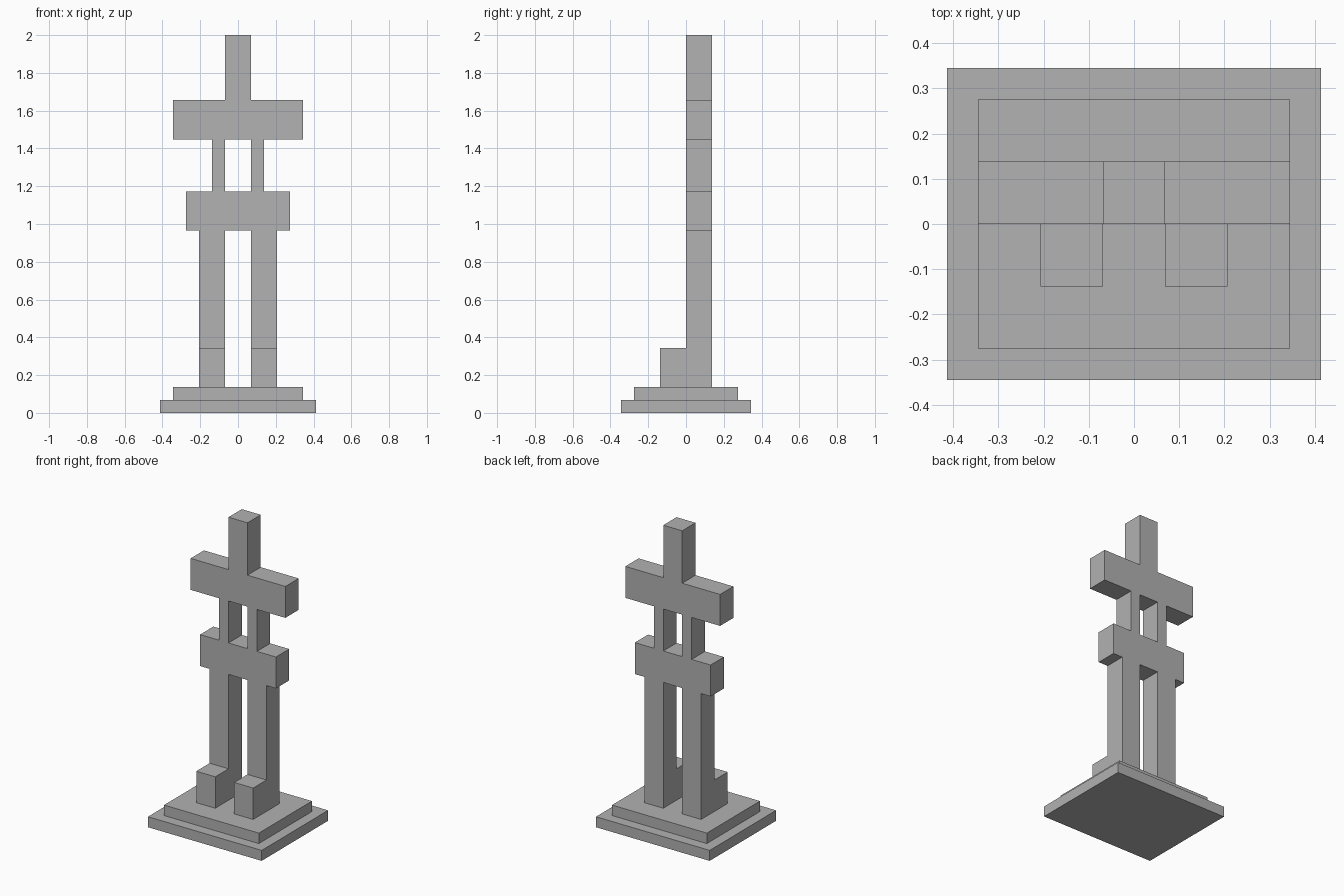
import bpy
import bmesh
from mathutils import Vector

cube = bpy.data.objects.get("Cube")
if cube:
    bpy.data.objects.remove(cube, do_unlink=True)

# The figure is laid out on a block grid, 29 blocks tall
U = 2 / 29

stone = bpy.data.materials.new("grey_stone")
stone.use_nodes = True
GREY = (0.445, 0.445, 0.445, 1)
stone.diffuse_color = GREY
stone.node_tree.nodes["Principled BSDF"].inputs["Base Color"].default_value = GREY


def block(name, x, y, z):
    """Box spanning the given (low, high) grid ranges."""
    low, high = (Vector(corner) * U for corner in zip(x, y, z))
    bm = bmesh.new()
    bmesh.ops.create_cube(bm, size=1)
    bmesh.ops.scale(bm, vec=high - low, verts=bm.verts)
    mesh = bpy.data.meshes.new(name)
    bm.to_mesh(mesh)
    bm.free()
    mesh.materials.append(stone)
    obj = bpy.data.objects.new(name, mesh)
    obj.location = (low + high) / 2
    bpy.context.collection.objects.link(obj)


BODY = (0, 2)  # depth shared by the whole figure

# Stepped base
block("lower_base", (-6, 6), (-5, 5), (0, 1))
block("upper_base", (-5, 5), (-4, 4), (1, 2))

# Paired legs, feet and waist posts
for side, s in (("left", 1), ("right", -1)):
    leg_x = sorted((s, 3 * s))
    post_x = sorted((s, 2 * s))
    block(side + "_leg", leg_x, BODY, (2, 14))
    block(side + "_foot", leg_x, (-2, 0), (2, 5))
    block(side + "_waist_post", post_x, BODY, (17, 21))

# Hips, shoulders and head
block("hips", (-4, 4), BODY, (14, 17))
block("shoulders", (-5, 5), BODY, (21, 24))
block("head", (-1, 1), BODY, (24, 29))
